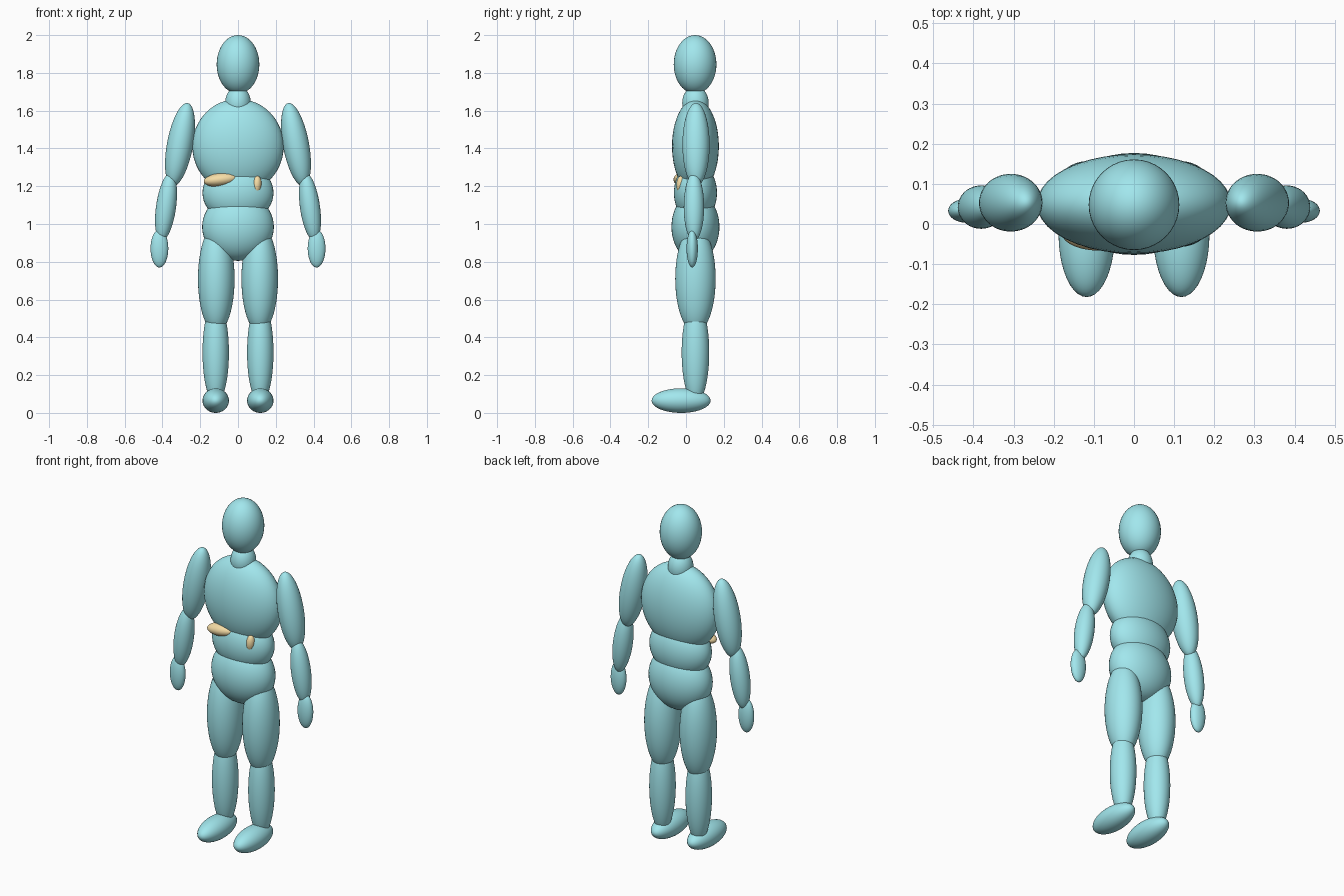
import bpy
from math import radians

if "Cube" in bpy.data.objects:
    bpy.data.objects.remove(bpy.data.objects["Cube"])


def material(name, color):
    m = bpy.data.materials.new(name)
    m.diffuse_color = color
    m.use_nodes = True
    m.node_tree.nodes["Principled BSDF"].inputs["Base Color"].default_value = m.diffuse_color
    return m


SKIN = material("teal_skin", (0.36, 0.80, 0.85, 1))
ORGAN = material("amber_organ", (0.92, 0.72, 0.38, 1))


def ellipsoid(name, center, radii, tilt=0, mat=SKIN):
    """Smooth ellipsoid, tilted in the front plane (degrees about y)."""
    bpy.ops.mesh.primitive_uv_sphere_add(segments=40, ring_count=24, location=center,
                                         rotation=(0, radians(tilt), 0))
    ob = bpy.context.object
    ob.name = name
    ob.scale = radii
    ob.data.materials.append(mat)
    bpy.ops.object.shade_smooth()
    return ob


def pair(name, center, radii, tilt=0):
    """Limb part on both sides; the tilt leans the top inwards."""
    x, y, z = center
    for side, s in (("left", 1), ("right", -1)):
        ellipsoid(f"{side}_{name}", (s * x, y, z), radii, -s * tilt)


# Head and trunk
ellipsoid("head", (0, 0.048, 1.845), (0.113, 0.113, 0.155))
ellipsoid("neck", (0, 0.05, 1.64), (0.068, 0.07, 0.09))
ellipsoid("chest", (0, 0.05, 1.412), (0.242, 0.124, 0.25))
ellipsoid("waist", (0, 0.05, 1.165), (0.188, 0.114, 0.16))
ellipsoid("hips", (0, 0.05, 0.985), (0.19, 0.127, 0.18))

# Arms
pair("upper_arm", (0.307, 0.053, 1.42), (0.069, 0.072, 0.224), 10.5)
pair("forearm", (0.381, 0.042, 1.09), (0.053, 0.054, 0.182), 8)
pair("hand", (0.416, 0.033, 0.87), (0.047, 0.03, 0.1))

# Legs
pair("thigh", (0.115, 0.05, 0.71), (0.097, 0.107, 0.285))
pair("shin", (0.118, 0.05, 0.32), (0.07, 0.073, 0.27))
pair("foot", (0.118, -0.026, 0.065), (0.07, 0.156, 0.065))

# Organs showing through the abdomen
ellipsoid("liver", (-0.09, -0.02, 1.235), (0.092, 0.046, 0.036), -7, ORGAN)
ellipsoid("stomach", (0.10, -0.025, 1.207), (0.024, 0.026, 0.048), 5, ORGAN)
